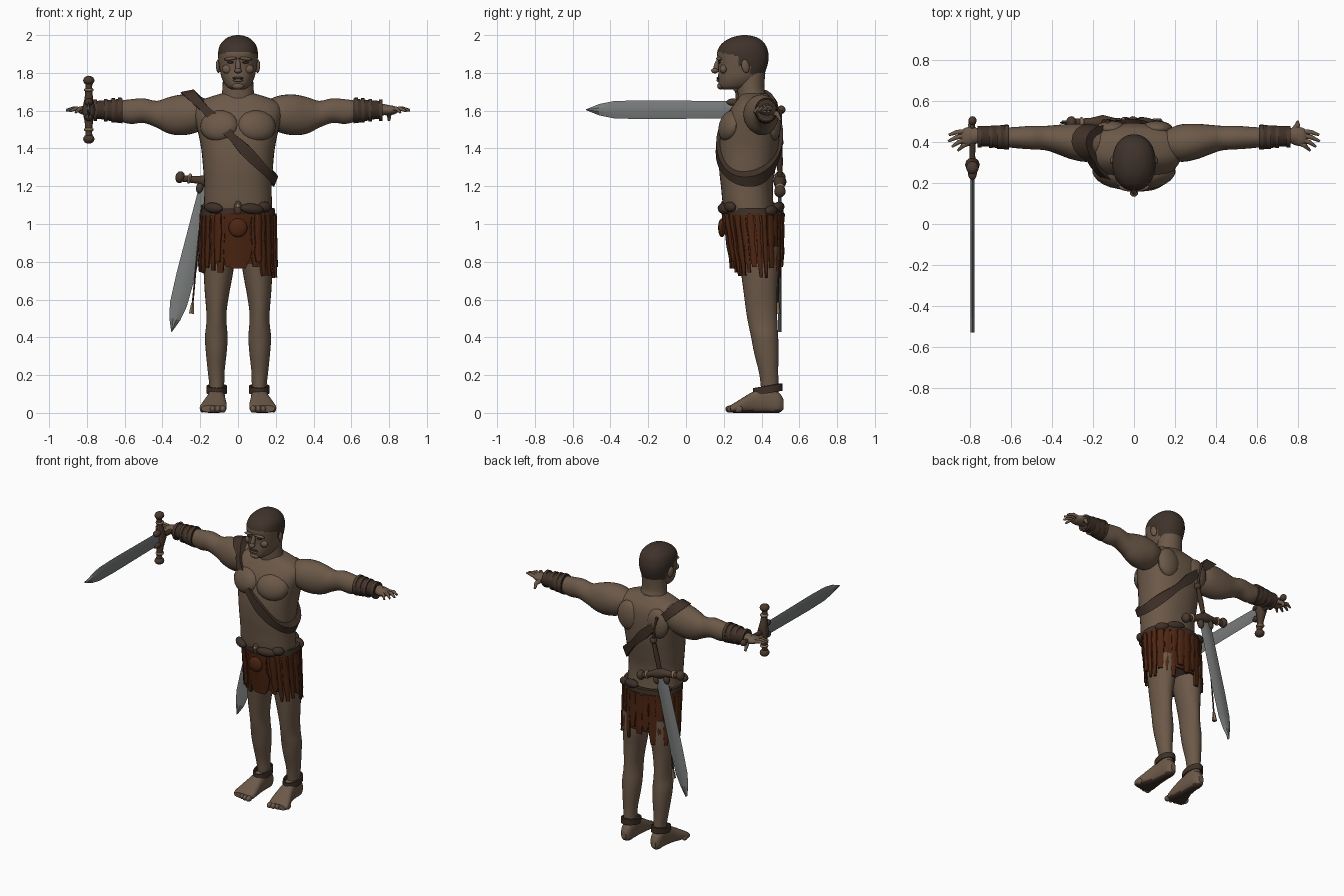
import bpy, bmesh, math, random
from mathutils import Vector, Matrix
from mathutils.bvhtree import BVHTree

if "Cube" in bpy.data.objects:
    bpy.data.objects.remove(bpy.data.objects["Cube"])

random.seed(4)


def material(name, col):
    m = bpy.data.materials.new(name)
    m.diffuse_color = (*col, 1)
    m.use_nodes = True
    m.node_tree.nodes["Principled BSDF"].inputs["Base Color"].default_value = m.diffuse_color
    return m


SKIN = material("skin", (0.15, 0.10, 0.066))
HAIR = material("hair", (0.05, 0.033, 0.024))
LEATHER = material("dark leather", (0.048, 0.029, 0.02))
SKIRT = material("red brown hide", (0.075, 0.019, 0.006))
STEEL = material("steel", (0.19, 0.20, 0.20))
BRONZE = material("dark bronze", (0.07, 0.042, 0.028))
TAN = material("pale tan", (0.24, 0.16, 0.09))


def finish(bm, name, mats, rule=None, angle=40):
    """Turn a bmesh into a named, shaded object."""
    bmesh.ops.recalc_face_normals(bm, faces=bm.faces)
    me = bpy.data.meshes.new(name)
    bm.to_mesh(me)
    bm.free()
    ob = bpy.data.objects.new(name, me)
    bpy.context.collection.objects.link(ob)
    for m in mats if isinstance(mats, list) else [mats]:
        me.materials.append(m)
    if rule:
        for p in me.polygons:
            p.material_index = int(rule(p.center))
    bpy.ops.object.select_all(action='DESELECT')
    ob.select_set(True)
    bpy.context.view_layer.objects.active = ob
    bpy.ops.object.shade_smooth_by_angle(angle=math.radians(angle))
    return ob


def skin(name, rings, mats, rule=None, closed=False, angle=40):
    """Bridge a row of equal rings; cap the ends unless closed."""
    bm = bmesh.new()
    vs = [[bm.verts.new(p) for p in r] for r in rings]
    n = len(vs[0])
    for i in range(len(vs) if closed else len(vs) - 1):
        a, b = vs[i], vs[(i + 1) % len(vs)]
        for j in range(n):
            k = (j + 1) % n
            bm.faces.new((a[j], a[k], b[k], b[j]))
    if not closed:
        bm.faces.new(vs[0])
        bm.faces.new(vs[-1])
    return finish(bm, name, mats, rule, angle)


def smooth_rows(rows, sub):
    """Catmull-Rom interpolation of section rows."""
    out = []
    for i in range(len(rows) - 1):
        p = [rows[max(0, min(len(rows) - 1, i + k))] for k in (-1, 0, 1, 2)]
        for s in range(sub):
            t = s / sub
            out.append([0.5 * (2 * b + (c - a) * t + (2 * a - 5 * b + 4 * c - d) * t * t
                               + (3 * b - a - 3 * c + d) * t ** 3) for a, b, c, d in zip(*p)])
    return out + [list(rows[-1])]


def loft(name, axis, rows, mats, side=1, segs=28, sub=5, power=2.0, rule=None):
    """Rows are (position along axis, low u, high u, low v, high v)."""
    rings = []
    for t, u0, u1, v0, v1 in smooth_rows(rows, sub):
        ring = []
        for k in range(segs):
            a = 2 * math.pi * k / segs
            c, s = math.cos(a), math.sin(a)
            u = (u0 + u1) / 2 + (u1 - u0) / 2 * math.copysign(abs(c) ** (2 / power), c)
            v = (v0 + v1) / 2 + (v1 - v0) / 2 * math.copysign(abs(s) ** (2 / power), s)
            p = {'x': (t, u, v), 'y': (u, t, v), 'z': (u, v, t)}[axis]
            ring.append((p[0] * side, p[1], p[2]))
        rings.append(ring)
    return skin(name, rings, mats, rule)


def blob(name, loc, size, mat, rot=(0, 0, 0), M=Matrix()):
    bm = bmesh.new()
    bmesh.ops.create_uvsphere(bm, u_segments=16, v_segments=10, radius=1)
    from_euler = Matrix.Rotation(rot[2], 4, 'Z') @ Matrix.Rotation(rot[1], 4, 'Y') @ Matrix.Rotation(rot[0], 4, 'X')
    bm.transform(M @ Matrix.Translation(loc) @ from_euler @ Matrix.Diagonal((*size, 1)))
    return finish(bm, name, mat)


def tube(name, pts, radii, mat, segs=10, M=Matrix()):
    """Round tube along a short path."""
    pts = [Vector(p) for p in pts]
    rings = []
    for i, p in enumerate(pts):
        d = pts[min(i + 1, len(pts) - 1)] - pts[max(i - 1, 0)]
        q = d.to_track_quat('Z', 'Y')
        rings.append([M @ (p + q @ Vector((radii[i] * math.cos(2 * math.pi * k / segs),
                      radii[i] * math.sin(2 * math.pi * k / segs), 0))) for k in range(segs)])
    return skin(name, rings, mat)


# Torso and neck
sym = lambda rows: [(z, -r, r, f, b) for z, r, f, b in rows]
torso = loft("torso", 'z', sym([
    (0.80, .15, .28, .48), (0.98, .175, .24, .48), (1.08, .18, .20, .465), (1.2, .178, .185, .46),
    (1.3, .185, .175, .475), (1.4, .195, .175, .49), (1.5, .215, .19, .495), (1.58, .235, .22, .49),
    (1.63, .225, .25, .475), (1.665, .17, .275, .45), (1.69, .09, .29, .43)]), SKIN, segs=40, power=2.3)
loft("neck", 'z', sym([(1.6, .11, .28, .45), (1.67, .09, .275, .43), (1.72, .082, .272, .415),
                       (1.8, .08, .27, .42)]), SKIN)

# Head with close-cropped hair
def hairline(c):
    if c.y < .27:
        return c.z > 1.905 + (.2 - c.y) * .25
    return c.z > (1.84 if c.y < .345 else 1.755)
loft("head", 'z', sym([
    (1.712, .035, .195, .27), (1.73, .062, .175, .35), (1.77, .085, .17, .40), (1.82, .097, .172, .425),
    (1.87, .104, .168, .437), (1.91, .105, .165, .435), (1.95, .094, .185, .42), (1.98, .066, .225, .39),
    (1.994, .038, .265, .355), (2.0, .008, .30, .32)]), [SKIN, HAIR], segs=40, sub=6, power=2.2, rule=hairline)
blob("nose_bridge", (0, .163, 1.836), (.014, .016, .042), SKIN, (-.3, 0, 0))
blob("nose_tip", (0, .153, 1.812), (.02, .02, .014), SKIN)
blob("upper_lip", (0, .172, 1.772), (.03, .01, .007), LEATHER)
blob("lower_lip", (0, .172, 1.76), (.026, .011, .008), SKIN)
blob("chin", (0, .183, 1.73), (.032, .018, .018), SKIN)
for s in (1, -1):
    blob("brow", (s * .04, .175, 1.875), (.036, .014, .009), SKIN, (0, s * .12, s * .2))
    blob("eye", (s * .04, .176, 1.856), (.018, .007, .006), LEATHER, (0, 0, s * .25))
    blob("cheek", (s * .055, .2, 1.82), (.03, .02, .025), SKIN)
    blob("ear", (s * .104, .315, 1.835), (.012, .022, .036), SKIN, (.2, 0, s * .3))

# Chest, back muscles, arms, hands, legs and feet, mirrored
arms = []
for s in (1, -1):
    n = "left" if s > 0 else "right"
    blob(n + "_pectoral", (s * .1, .232, 1.52), (.105, .052, .085), SKIN, (-.3, 0, s * .3))
    blob(n + "_shoulder_blade", (s * .11, .465, 1.54), (.08, .04, .1), SKIN)
    arms.append(loft(n + "_arm", 'x', [
        (.14, .34, .45, 1.53, 1.65), (.22, .305, .485, 1.485, 1.68), (.30, .315, .49, 1.47, 1.685),
        (.37, .34, .485, 1.48, 1.67), (.43, .36, .48, 1.51, 1.652), (.5, .365, .48, 1.535, 1.665),
        (.57, .37, .475, 1.53, 1.66), (.65, .38, .47, 1.55, 1.65), (.74, .395, .465, 1.57, 1.64),
        (.80, .39, .47, 1.58, 1.63)], SKIN, s))
    loft(n + "_bracer", 'x', [(.612, .364, .484, 1.533, 1.665), (.65, .367, .483, 1.538, 1.66),
         (.71, .378, .48, 1.553, 1.655), (.765, .38, .48, 1.557, 1.65)], LEATHER, s)
    for x in (.625, .66, .70, .755):
        r = .061 - (x - .62) * .08
        loft(n + "_bracer_strap", 'x', [(x - .009, .425 - r, .425 + r, 1.602 - r - .006, 1.602 + r + .006),
             (x + .009, .425 - r, .425 + r, 1.602 - r - .006, 1.602 + r + .006)], BRONZE, s, sub=1)
    loft(n + "_palm", 'x', [(.755, .40, .465, 1.58, 1.635), (.79, .385, .475, 1.575, 1.63),
         (.825, .38, .47, 1.58, 1.625), (.845, .39, .455, 1.59, 1.615)], SKIN, s)
    for k, (x, y, z) in enumerate([(.905, .435, 1.605), (.908, .405, 1.6), (.89, .378, 1.597), (.86, .36, 1.59)]):
        b = (.825 - .005 * k, .452 - .019 * k, 1.603)
        mid = (b[0] * .45 + x * .55, b[1] * .45 + y * .55 + .006, 1.612)
        tube(n + "_finger", [(s * b[0], *b[1:]), (s * mid[0], *mid[1:]), (s * x, y, z)], [.012, .011, .006], SKIN)
    tube(n + "_thumb", [(s * .78, .45, 1.6), (s * .80, .485, 1.58), (s * .80, .5, 1.548)], [.018, .013, .007], SKIN)
    loft(n + "_leg", 'z', [
        (.08, .075, .15, .40, .49), (.15, .073, .152, .395, .49), (.22, .071, .16, .385, .488),
        (.32, .06, .17, .36, .49), (.40, .055, .175, .345, .488), (.47, .06, .168, .33, .484),
        (.54, .06, .168, .318, .482), (.64, .045, .176, .305, .482), (.75, .025, .182, .29, .49),
        (.88, .012, .185, .27, .49)], SKIN, s)
    loft(n + "_foot", 'y', [
        (.517, .095, .13, .02, .07), (.49, .077, .147, 0, .11), (.43, .07, .155, 0, .14),
        (.36, .066, .168, 0, .115), (.30, .06, .19, 0, .08), (.255, .062, .203, 0, .052),
        (.235, .075, .195, .004, .04)], [SKIN, LEATHER], s, power=2.6, rule=lambda c: c.z < .014)
    for k in range(5):
        blob(n + "_toe", (s * (.08 + .027 * k), .232 + .004 * k * k * .7, .02), (.017 - .001 * k, .024, .019), SKIN)
    # Sandal band around the ankle and down the instep
    rings = []
    for k in range(28):
        a = 2 * math.pi * k / 28
        c, d = math.cos(a), math.sin(a)
        z = .125 + .012 * d
        rings.append([(s * (.113 + (.044 + w) * c), .438 + (.062 + w + (.012 if d < 0 else 0)) * d, z + h)
                      for w, h in ((0, -.016), (.01, -.02), (.01, .018), (0, .02))])
    skin(n + "_ankle_band", rings, LEATHER, closed=True)

# Diagonal strap, wrapped onto the upper body
bm = bmesh.new()
for o in [torso] + arms:
    bm.from_mesh(o.data)
tree = BVHTree.FromBMesh(bm)
bm.free()
mid, down, across = Vector((-.03, .33, 1.46)), Vector((.70, 0, -.714)), Vector((.714, 0, .70))
rings = []
for k in range(64):
    a = 2 * math.pi * k / 64
    d = down * math.cos(a) + Vector((0, 1, 0)) * math.sin(a)
    w = .026 + .005 * math.sin(5 * a)
    foot = []
    for o in (-w, w):
        base = mid + across * o
        hit = tree.ray_cast(base + d * 1.0, -d)[0]
        foot.append(hit if hit else base + d * .2)
    lift = max((f - mid).dot(d) for f in foot)
    low = [f + d * (lift - (f - mid).dot(d)) * .5 for f in foot]
    rings.append([low[0] - d * .03, low[0] + d * .019, low[1] + d * .019, low[1] - d * .03])
skin("chest_strap", rings, LEATHER, closed=True)

# Hide skirt: inner tube plus ragged hanging strips
def waist(a, z, out=0):
    t = (1.06 - z) / .34
    return Vector(((.188 + .008 * t + out) * math.cos(a), .357 + .025 * t + (.152 - .03 * t + out) * math.sin(a), z))
levels = [(1.06, 0), (.92, 0), (.79, 0), (.79, -.012), (.92, -.012), (1.06, -.012)]
skin("skirt", [[waist(2 * math.pi * k / 48, *l) for l in levels] for k in range(48)], SKIRT, closed=True)


def strip(name, a, half, bottom, lift, mat=SKIRT):
    rings = []
    for i in range(6):
        z = 1.055 + (bottom - 1.055) * i / 5
        h = half * (1 + .15 * math.sin(i * 2 + a * 7)) * (.65 if i == 5 else 1)
        rings.append([waist(a + h * u, z, lift * v + .002 * math.sin(3 * i + a)) for u, v in
                      ((-1, -.3), (-1, .7), (-.4, 1), (.4, 1), (1, .7), (1, -.3))])
    skin(name, rings, mat)


for k in range(26):
    a = 2 * math.pi * (k + .5) / 26
    front = abs(math.sin(a)) > .93
    strip("skirt_strip", a, random.uniform(.07, .13), random.uniform(.76, .82) if front
          else random.uniform(.71, .78), random.uniform(.008, .018))
strip("front_flap", -math.pi / 2, .34, .765, .02)
for a in (-.55, .55):
    strip("flap_fold", -math.pi / 2 + a, .1, .8, .026)
blob("skirt_knot", (0, .19, .98), (.05, .02, .05), SKIRT)

# Belt, pouches and buckle
skin("belt", [[waist(2 * math.pi * k / 48, z, o) for z, o in ((1.045, -.01), (1.045, .01), (1.085, .006), (1.085, -.02))]
              for k in range(48)], LEATHER, closed=True)
for x, y, z, w in ((-.13, .22, 1.085, .055), (.075, .2, 1.08, .065), (.14, .235, 1.09, .04),
                   (.07, .49, 1.09, .06), (.15, .45, 1.07, .045), (-.15, .45, 1.09, .045)):
    blob("belt_pouch", (x, y, z), (w, .028, .028), LEATHER, (0, .1, x * (4 if y < .3 else -4)))
blob("buckle", (0, .2, 1.085), (.022, .02, .04), BRONZE)
blob("buckle_stud", (0, .186, 1.095), (.01, .01, .012), TAN)


# Swords: blade points down local z, guard lies on local x
def sword(name, M):
    rows = [(.0, .046), (-.1, .046), (-.5, .05), (-.66, .046), (-.74, .03), (-.81, .002)]
    skin(name + "_blade", [[M @ Vector(p) for p in ((-w, 0, z), (-w * .3, -.009, z), (w * .3, -.009, z), (w, 0, z),
                            (w * .3, .009, z), (-w * .3, .009, z))] for z, w in rows], STEEL, angle=15)
    tube(name + "_guard", [(x, 0, .01 * math.cos(x * 18)) for x in (-.165, -.12, -.06, 0, .06, .12, .165)],
         [.02, .018, .022, .036, .022, .018, .02], BRONZE, M=M)
    for x in (-1, 1):
        blob(name + "_guard_end", (x * .155, 0, -.005), (.025, .03, .032), BRONZE, M=M)
        blob(name + "_guard_ring", (x * .105, 0, 0), (.012, .026, .028), TAN, M=M)
        blob(name + "_guard_collar", (x * .04, 0, -.03), (.02, .022, .035), BRONZE, M=M)
    tube(name + "_grip", [(0, 0, z) for z in (0, .06, .12, .18, .22)], [.017, .014, .017, .014, .012], LEATHER, M=M)
    blob(name + "_pommel", (0, 0, .225), (.022, .02, .022), BRONZE, M=M)


def frame(x, y, z, o):
    return Matrix.Translation(o) @ Matrix((x, y, z)).transposed().to_4x4()


sword("held_sword", frame((0, 0, 1), (1, 0, 0), (0, 1, 0), (-.79, .28, 1.605)))
back = frame((.97, 0, -.243), (0, 1, 0), (.243, 0, .97), (-.155, .497, 1.215))
sword("back_sword", back)
# Hanging straps that carry the second sword
tube("carry_strap", [(-.1, .497, 1.42), (-.11, .50, 1.52), (-.13, .50, 1.6)], [.01, .008, .01], LEATHER)
tube("hanging_cord", [(-.19, .485, 1.1), (-.22, .487, .8), (-.24, .487, .58)], [.005, .004, .005], LEATHER)
tube("cord_tip", [(-.24, .487, .585), (-.246, .487, .525)], [.008, .016], TAN, segs=6)
